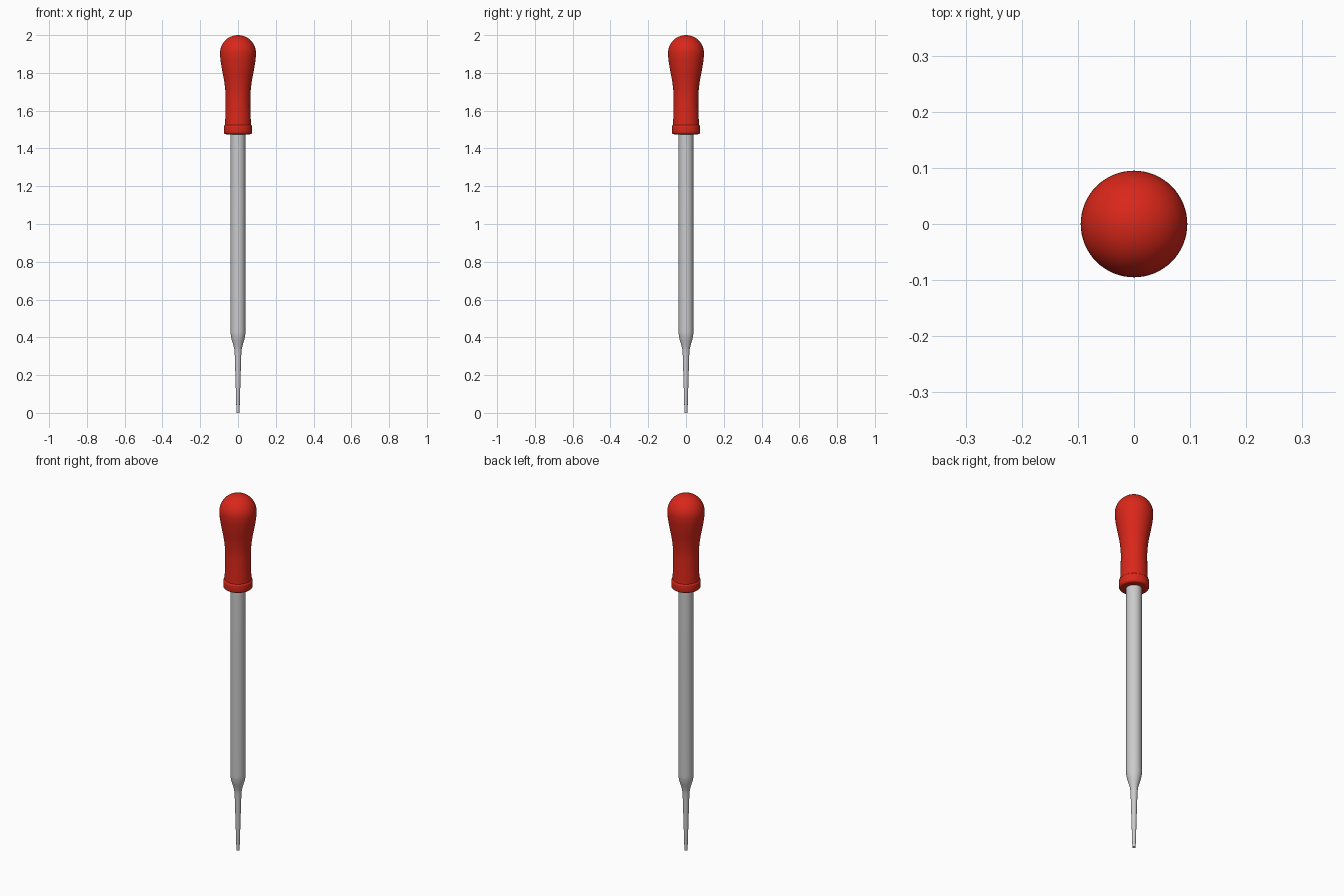
import bpy, bmesh, math

if "Cube" in bpy.data.objects:
    bpy.data.objects.remove(bpy.data.objects["Cube"])


def spline(pts, steps=5):
    """Catmull-Rom curve through (radius, z) points."""
    out = []
    for i in range(len(pts) - 1):
        p0, p1 = pts[max(i - 1, 0)], pts[i]
        p2, p3 = pts[i + 1], pts[min(i + 2, len(pts) - 1)]
        for s in range(steps):
            t = s / steps
            out.append(tuple(0.5 * (2 * b + (c - a) * t + (2 * a - 5 * b + 4 * c - d) * t * t
                                    + (3 * b - a - 3 * c + d) * t ** 3)
                             for a, b, c, d in zip(p0, p1, p2, p3)))
    return out + [pts[-1]]


def arc(r, cz, a0, a1, n, cr=0.0):
    """Arc of (radius, z) points, angles in degrees."""
    return [(cr + r * math.cos(math.radians(a0 + (a1 - a0) * i / n)),
             cz + r * math.sin(math.radians(a0 + (a1 - a0) * i / n))) for i in range(n + 1)]


def lathe(name, profile, closed=False, sides=64):
    """Spin a (radius, z) profile around the z axis."""
    bm = bmesh.new()
    verts = [bm.verts.new((max(r, 0), 0, z)) for r, z in profile]
    edges = [bm.edges.new(p) for p in zip(verts, verts[1:])]
    if closed:
        edges.append(bm.edges.new((verts[-1], verts[0])))
    bmesh.ops.spin(bm, geom=verts + edges, cent=(0, 0, 0), axis=(0, 0, 1),
                   angle=2 * math.pi, steps=sides)
    bmesh.ops.remove_doubles(bm, verts=bm.verts, dist=1e-5)
    bmesh.ops.recalc_face_normals(bm, faces=bm.faces)
    mesh = bpy.data.meshes.new(name)
    bm.to_mesh(mesh)
    bm.free()
    ob = bpy.data.objects.new(name, mesh)
    bpy.context.collection.objects.link(ob)
    bpy.ops.object.select_all(action='DESELECT')
    ob.select_set(True)
    bpy.context.view_layer.objects.active = ob
    bpy.ops.object.shade_smooth_by_angle(angle=math.radians(40))
    return ob


# Glass tube: hollow, shoulder narrowing to a long fine tip
outer = [(0.008, 0.0), (0.0095, 0.05)] + spline(
    [(0.0105, 0.08), (0.0145, 0.22), (0.018, 0.32), (0.024, 0.355), (0.034, 0.39), (0.0385, 0.415)])
outer += [(0.039, 0.43), (0.039, 1.60)]
inner = [(0.031, 1.60), (0.031, 0.42), (0.014, 0.33), (0.010, 0.22), (0.005, 0.0)]
lathe("glass_tube", outer + inner, closed=True)

# Rubber bulb: rolled collar, slim neck, swollen rounded top, hollow inside
collar = ([(0.039, 1.475)] + arc(0.012, 1.487, -90, 0, 5, 0.063)
          + arc(0.010, 1.515, 0, 70, 5, 0.065))
body = spline([(0.0685, 1.528), (0.067, 1.57), (0.0655, 1.63), (0.066, 1.69),
               (0.073, 1.755), (0.086, 1.825), (0.0935, 1.875), (0.095, 1.905)])
dome = arc(0.095, 1.905, 0, 90, 14)[1:]
cavity = arc(0.078, 1.905, 90, 0, 10) + [(0.07, 1.82), (0.05, 1.70), (0.039, 1.62)]
bulb = lathe("rubber_bulb", collar + body + dome + cavity + [(0.039, 1.476)])
red = bpy.data.materials.new("red_rubber")
red.diffuse_color = (0.70, 0.02, 0.01, 1)
red.use_nodes = True
red.node_tree.nodes["Principled BSDF"].inputs["Base Color"].default_value = red.diffuse_color
bulb.data.materials.append(red)
